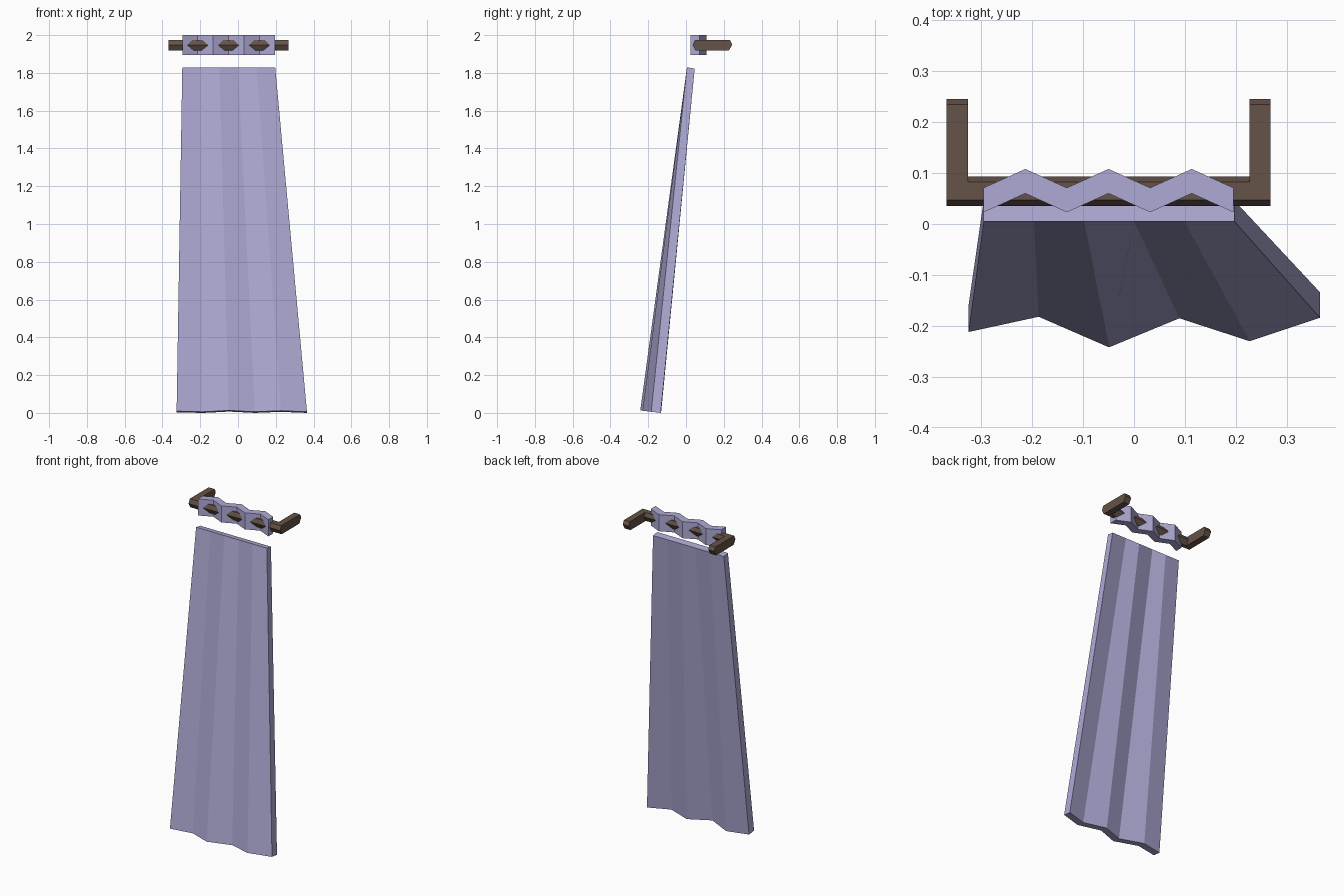
import bpy, bmesh

if "Cube" in bpy.data.objects:
    bpy.data.objects.remove(bpy.data.objects["Cube"])


def material(name, color):
    m = bpy.data.materials.new(name)
    m.diffuse_color = color
    m.use_nodes = True
    m.node_tree.nodes["Principled BSDF"].inputs["Base Color"].default_value = m.diffuse_color
    return m


cloth = material("lavender_cloth", (0.42, 0.40, 0.66, 1))
wood = material("dark_wood", (0.13, 0.085, 0.065, 1))


def loft(bm, rings):
    """Join matching closed rings and cap both ends."""
    loops = [[bm.verts.new(p) for p in r] for r in rings]
    for a, b in zip(loops, loops[1:]):
        for i in range(len(a)):
            j = (i + 1) % len(a)
            bm.faces.new((a[i], a[j], b[j], b[i]))
    bm.faces.new(loops[0])
    bm.faces.new(loops[-1])


def finish(name, bm, mat):
    bmesh.ops.recalc_face_normals(bm, faces=bm.faces)
    me = bpy.data.meshes.new(name)
    bm.to_mesh(me)
    bm.free()
    me.materials.append(mat)
    bpy.context.collection.objects.link(bpy.data.objects.new(name, me))


# Hanging panel: straight top edge fanning out into pleats at the hem
hem_y = [-0.212, -0.182, -0.242, -0.185, -0.23, -0.184]
rings = []
for i, y in enumerate(hem_y):
    t = i / 5
    xt, xb = -0.295 + 0.492 * t, -0.325 + 0.69 * t
    yb = y + 0.05
    rings.append([(xt, 0.005, 1.829), (xt, 0.046, 1.823),
                  (xb, yb, -0.12 * (yb + 0.134)), (xb, y, -0.12 * (y + 0.134))])
bm = bmesh.new()
loft(bm, rings)
finish("hanging_panel", bm, cloth)

# Zigzag heading woven around the rod
rings = []
for i in range(7):
    x = -0.295 + 0.49 * i / 6
    y = 0.060 if i % 2 else 0.023
    rings.append([(x, y, 1.896), (x, y + 0.048, 1.896),
                  (x, y + 0.048, 2.0), (x, y, 2.0)])
bm = bmesh.new()
loft(bm, rings)
finish("zigzag_heading", bm, cloth)


# Rod and wall arms: six-sided profiles extruded along x
def bar(name, x0, x1, y0, y1):
    prof = [(y0, 1.947), (y0 + 0.012, 1.973), (y1 - 0.011, 1.973),
            (y1, 1.950), (y1 - 0.018, 1.918), (y0 + 0.016, 1.918)]
    bm = bmesh.new()
    loft(bm, [[(x, y, z) for y, z in prof] for x in (x0, x1)])
    finish(name, bm, wood)


bar("rod", -0.326, 0.227, 0.035, 0.093)
bar("left_arm", -0.368, -0.326, 0.035, 0.245)
bar("right_arm", 0.227, 0.268, 0.035, 0.245)
